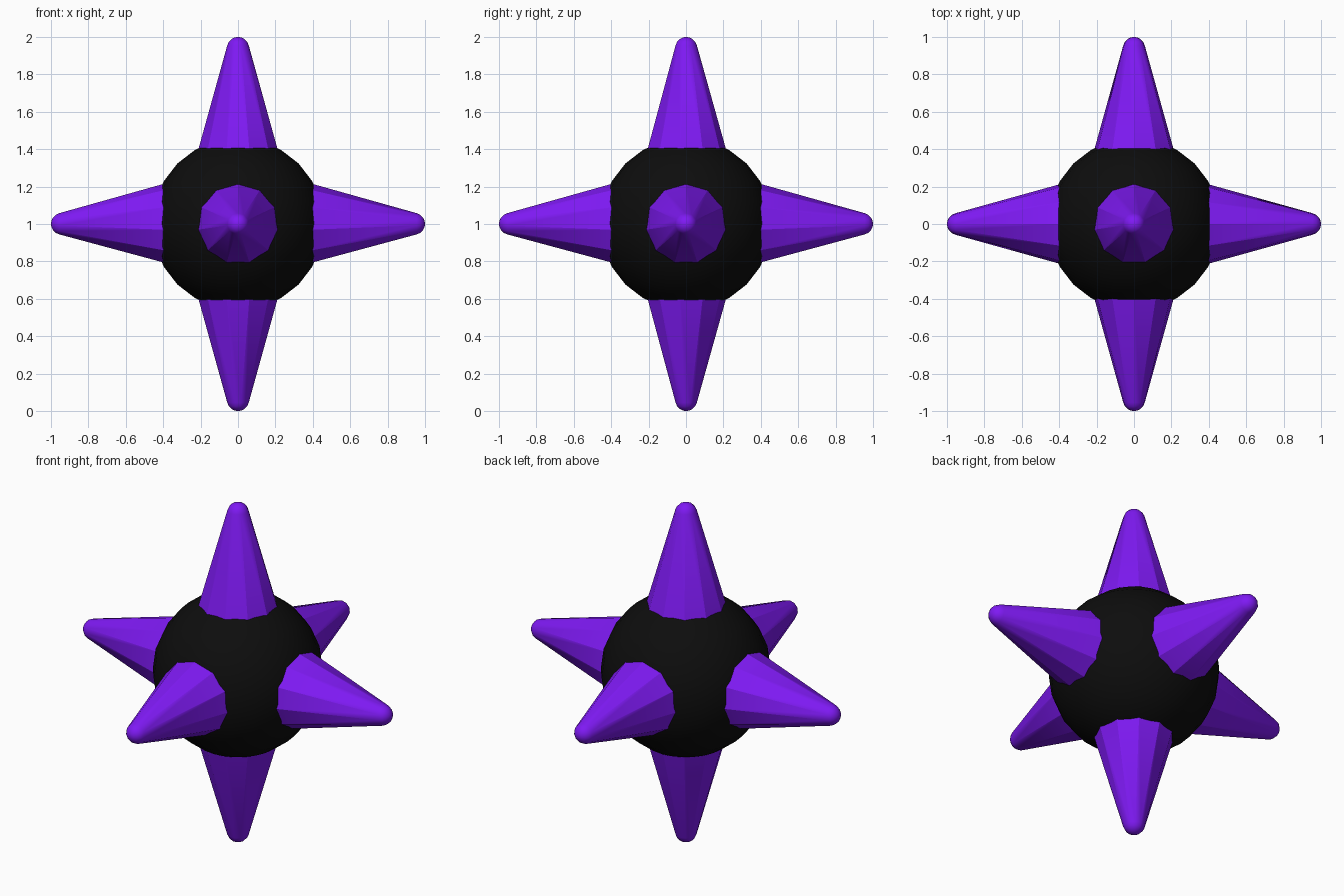
import bpy, bmesh, math
from mathutils import Vector, Matrix

if "Cube" in bpy.data.objects:
    bpy.data.objects.remove(bpy.data.objects["Cube"])

CENTER = Vector((0, 0, 1))
SIDES = 11


def material(name, color):
    m = bpy.data.materials.new(name)
    m.diffuse_color = color
    m.use_nodes = True
    m.node_tree.nodes["Principled BSDF"].inputs["Base Color"].default_value = m.diffuse_color
    return m


def finish(bm, name, mat, angle):
    bmesh.ops.recalc_face_normals(bm, faces=bm.faces)
    me = bpy.data.meshes.new(name)
    bm.to_mesh(me)
    bm.free()
    ob = bpy.data.objects.new(name, me)
    bpy.context.collection.objects.link(ob)
    me.materials.append(mat)
    bpy.ops.object.select_all(action='DESELECT')
    ob.select_set(True)
    bpy.context.view_layer.objects.active = ob
    bpy.ops.object.shade_smooth_by_angle(angle=math.radians(angle))
    return ob


black = material("black", (0.004, 0.004, 0.004, 1))
purple = material("purple", (0.21, 0.01, 0.9, 1))

# Central ball
bm = bmesh.new()
bmesh.ops.create_uvsphere(bm, u_segments=24, v_segments=12, radius=0.458,
                          matrix=Matrix.Translation(CENTER))
finish(bm, "ball", black, 40)


# Tapered spike with a rounded tip, lathed around its own axis
def spike(name, axis, up):
    axis, up = Vector(axis), Vector(up)
    side = up.cross(axis)
    profile = [(0.225, 0.36), (0.058, 0.955)]
    profile += [(0.06 * math.cos(math.radians(a)), 0.94 + 0.06 * math.sin(math.radians(a)))
                for a in (35, 55, 74)]
    bm = bmesh.new()
    rings = []
    for r, h in profile:
        rings.append([bm.verts.new(CENTER + axis * h
                                   + up * r * math.cos(2 * math.pi * i / SIDES)
                                   + side * r * math.sin(2 * math.pi * i / SIDES))
                      for i in range(SIDES)])
    tip = bm.verts.new(CENTER + axis)
    for i in range(SIDES):
        j = (i + 1) % SIDES
        for a, b in zip(rings, rings[1:]):
            bm.faces.new((a[i], a[j], b[j], b[i]))
        bm.faces.new((rings[-1][i], rings[-1][j], tip))
    bm.faces.new(rings[0])
    finish(bm, name, purple, 30)


Z, Y = (0, 0, 1), (0, 1, 0)
for name, axis, up in (("top", Z, Y), ("bottom", (0, 0, -1), Y),
                       ("right", (1, 0, 0), Z), ("left", (-1, 0, 0), Z),
                       ("back", Y, Z), ("front", (0, -1, 0), Z)):
    spike(name + "_spike", axis, up)
